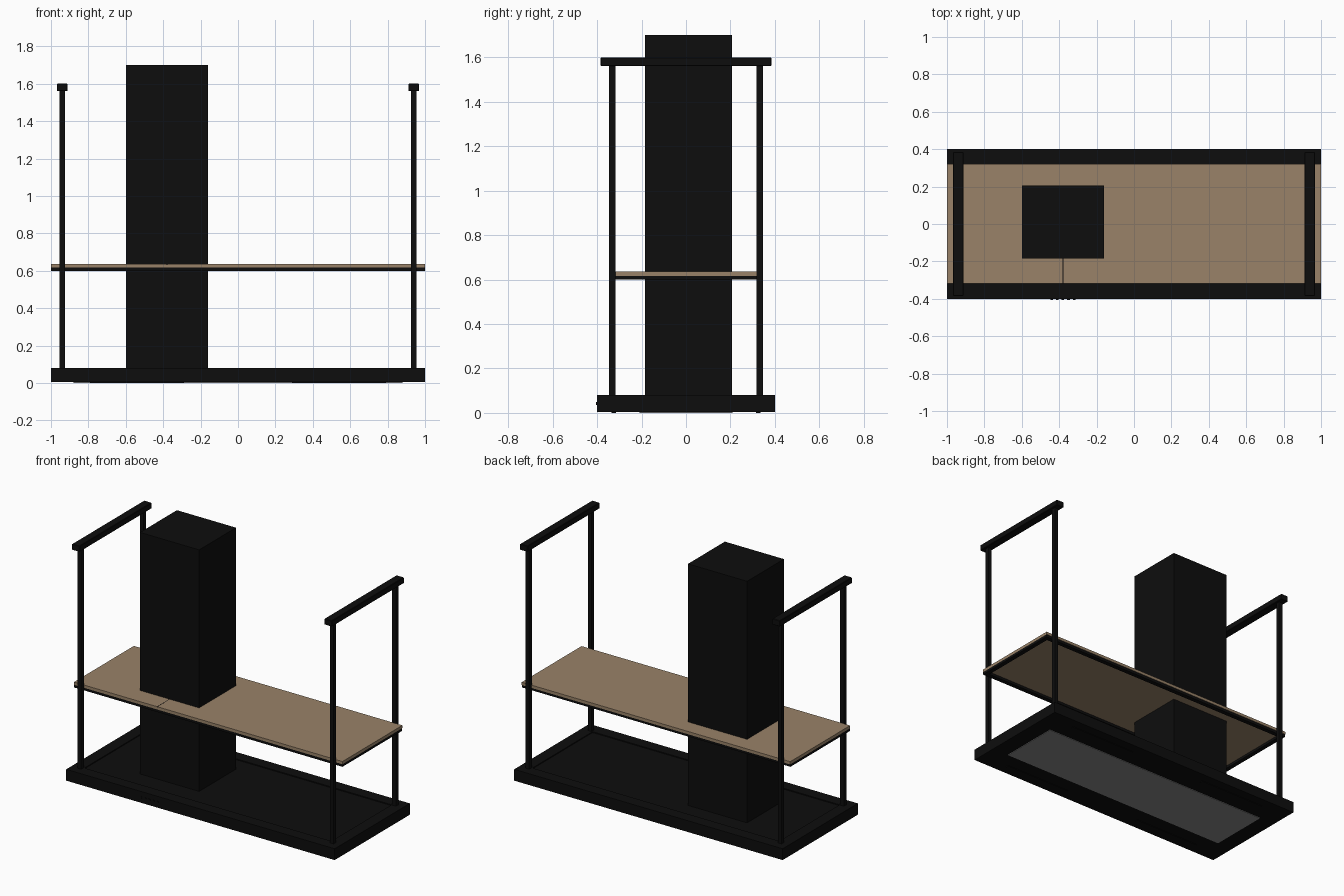
import bpy

if "Cube" in bpy.data.objects:
    bpy.data.objects.remove(bpy.data.objects["Cube"])


def material(name, rgb):
    m = bpy.data.materials.new(name)
    m.diffuse_color = (*rgb, 1)
    m.use_nodes = True
    m.node_tree.nodes["Principled BSDF"].inputs["Base Color"].default_value = m.diffuse_color
    return m


BLACK = material("black metal", (0.004, 0.004, 0.004))
WOOD = material("tan wood", (0.32, 0.225, 0.14))
GREY = material("grey underside", (0.25, 0.25, 0.25))


def box(name, x, y, z, mat, bevel=0.0):
    """Box from (min, max) ranges on each axis."""
    bpy.ops.mesh.primitive_cube_add(size=1)
    o = bpy.context.object
    o.name = name
    o.location = [(a + b) / 2 for a, b in (x, y, z)]
    o.scale = [b - a for a, b in (x, y, z)]
    bpy.ops.object.transform_apply(location=False, rotation=False, scale=True)
    o.data.materials.append(mat)
    if bevel:
        b = o.modifiers.new("bevel", 'BEVEL')
        b.width = bevel
        b.segments = 1
    return o


def frame(name, hx, hy, w, z, mat):
    """Rectangular frame made of four bars."""
    for s, side in ((-1, "a"), (1, "b")):
        ys = sorted((s * hy, s * (hy - w)))
        xs = sorted((s * hx, s * (hx - w)))
        box(f"{name}_long_{side}", (-hx, hx), ys, z, mat)
        box(f"{name}_end_{side}", xs, (-hy + w, hy - w), z, mat)


# base: rim, slightly sunken deck and grey underside panel
frame("base_rim", 1.0, 0.4, 0.08, (0.004, 0.08), BLACK)
box("base_deck", (-0.92, 0.92), (-0.32, 0.32), (0.004, 0.074), BLACK)
box("underside_panel", (-0.88, 0.88), (-0.21, 0.21), (0.0, 0.006), GREY)

# thin foot strips under the long sides
for sx in (-0.54, 0.54):
    for sy in (-0.325, 0.325):
        box("foot_strip", (sx - 0.25, sx + 0.25), (sy - 0.01, sy + 0.01), (0, 0.006), BLACK)

# tall column
box("column", (-0.6, -0.16), (-0.185, 0.207), (0.07, 1.7), BLACK)

# shelf: wood board on a thin metal frame, with a seam in front of the column
frame("shelf_frame", 1.0, 0.317, 0.03, (0.6, 0.617), BLACK)
box("shelf_board", (-1, 1), (-0.317, 0.32), (0.617, 0.636), WOOD)
box("shelf_seam", (-0.382, -0.378), (-0.318, -0.185), (0.63, 0.6365), BLACK)

# end supports: two posts and a top rail on each side
for s, side in ((-1, "left"), (1, "right")):
    cx = s * 0.94
    for t, end in ((-1, "front"), (1, "back")):
        cy = t * 0.332
        box(f"{side}_{end}_post", (cx - 0.014, cx + 0.014), (cy - 0.014, cy + 0.014),
            (0.07, 1.57), BLACK)
    box(f"{side}_top_rail", (cx - 0.028, cx + 0.028), (-0.384, 0.384), (1.56, 1.6), BLACK, 0.003)

# row of small buttons on the front of the base
for i in range(5):
    bx = -0.44 + i * 0.03
    bpy.ops.mesh.primitive_cylinder_add(vertices=16, radius=0.007, depth=0.008,
                                        location=(bx, -0.401, 0.042), rotation=(1.5708, 0, 0))
    o = bpy.context.object
    o.name = "front_button"
    o.data.materials.append(BLACK)
    bpy.ops.object.shade_smooth_by_angle()
